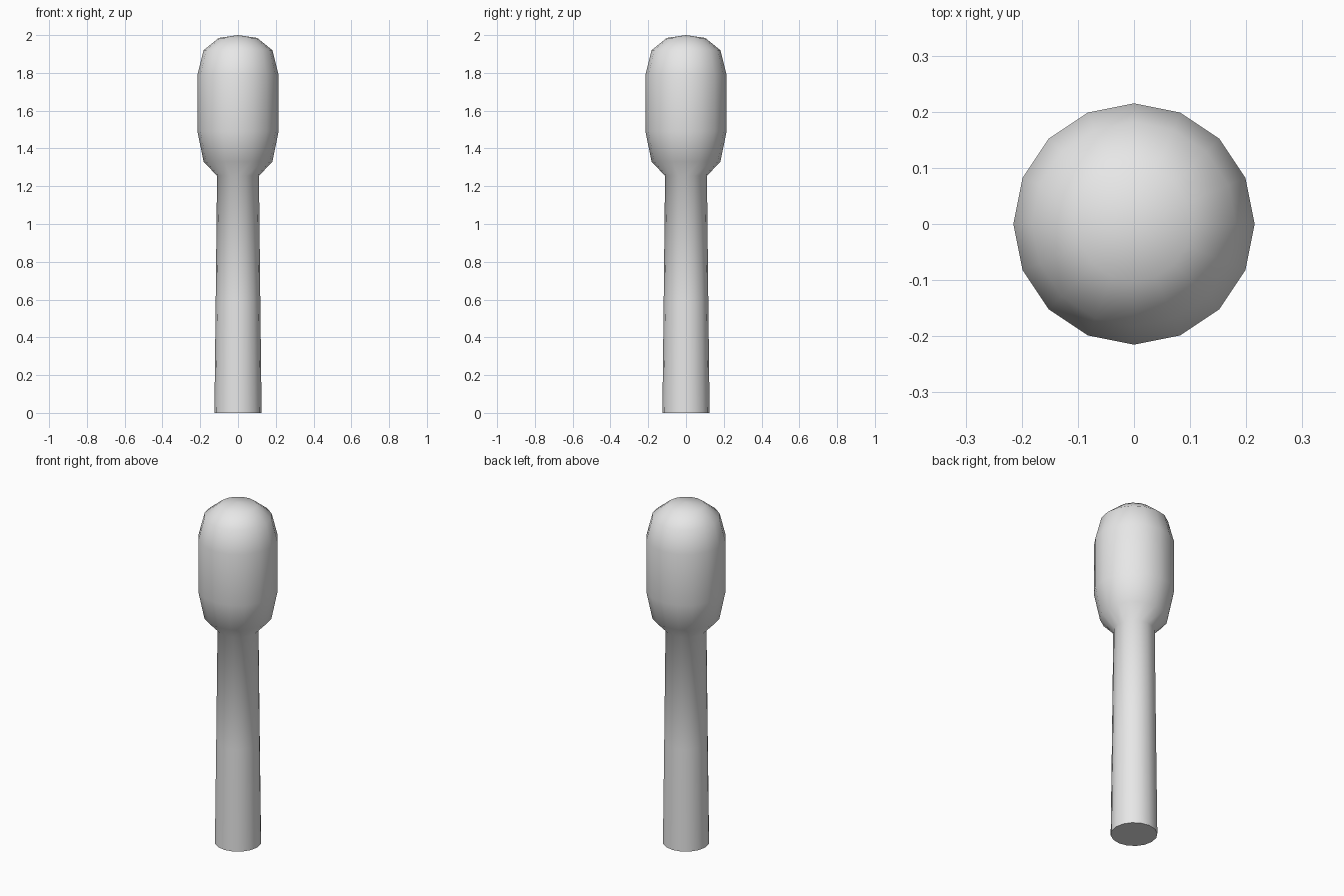
import bpy, bmesh, math

if "Cube" in bpy.data.objects:
    bpy.data.objects.remove(bpy.data.objects["Cube"])

SIDES = 16

# Single flat grey
grey = bpy.data.materials.new("plain grey")
grey.diffuse_color = (0.8, 0.8, 0.8, 1)
grey.use_nodes = True
grey.node_tree.nodes["Principled BSDF"].inputs["Base Color"].default_value = grey.diffuse_color

# Lathe profile (radius, height): handle, neck, rounded head
PROFILE = [(0.125, 0.0), (0.118, 0.6), (0.111, 1.255), (0.182, 1.33),
           (0.215, 1.49), (0.215, 1.79), (0.182, 1.92), (0.102, 1.985)]

bm = bmesh.new()
rings = []
for r, z in PROFILE:
    rings.append([bm.verts.new((r * math.cos(2 * math.pi * i / SIDES),
                                r * math.sin(2 * math.pi * i / SIDES), z))
                  for i in range(SIDES)])

# Side walls
for low, high in zip(rings, rings[1:]):
    for i in range(SIDES):
        j = (i + 1) % SIDES
        bm.faces.new((low[i], low[j], high[j], high[i]))

# Shallow domed tip
tip = bm.verts.new((0, 0, 2.0))
for i in range(SIDES):
    bm.faces.new((rings[-1][i], rings[-1][(i + 1) % SIDES], tip))

# Flat base
bm.faces.new(rings[0][::-1])

mesh = bpy.data.meshes.new("handle_and_head")
bm.to_mesh(mesh)
bm.free()
mesh.materials.append(grey)
obj = bpy.data.objects.new("handle_and_head", mesh)
bpy.context.collection.objects.link(obj)

# Smooth all over, with a sharp rim at the base
bpy.context.view_layer.objects.active = obj
obj.select_set(True)
bpy.ops.object.shade_smooth_by_angle(angle=math.radians(60))
